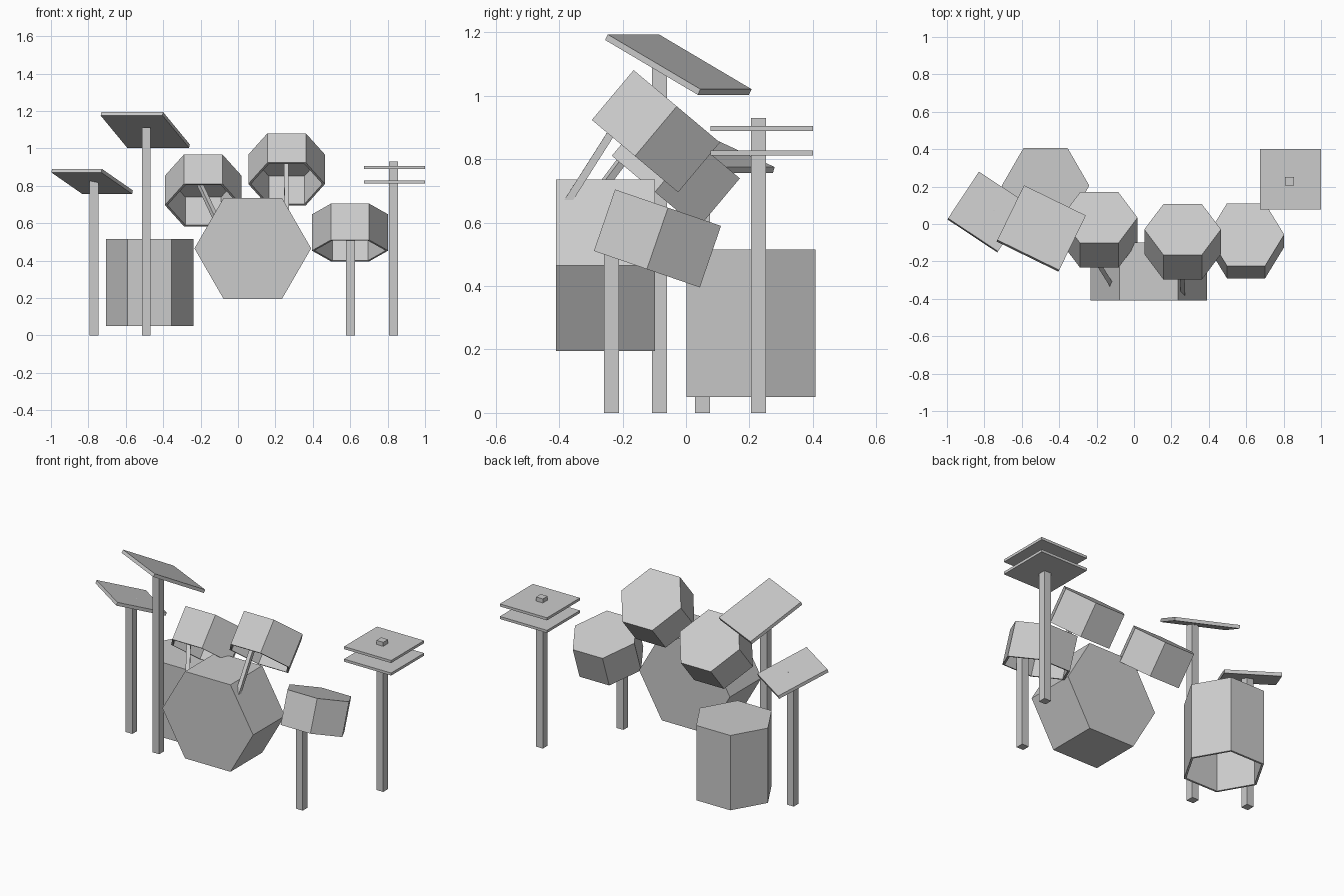
import bpy, bmesh
from math import radians, sin, cos, pi
from mathutils import Vector

if "Cube" in bpy.data.objects:
    bpy.data.objects.remove(bpy.data.objects["Cube"])


def finish(bm, name, loc, rot=(0, 0, 0)):
    bmesh.ops.recalc_face_normals(bm, faces=bm.faces[:])
    mesh = bpy.data.meshes.new(name)
    bm.to_mesh(mesh)
    bm.free()
    ob = bpy.data.objects.new(name, mesh)
    bpy.context.collection.objects.link(ob)
    ob.location = loc
    ob.rotation_euler = [radians(a) for a in rot]
    return ob


def box(name, size, loc, rot=(0, 0, 0)):
    bm = bmesh.new()
    bmesh.ops.create_cube(bm, size=1)
    bmesh.ops.scale(bm, vec=size, verts=bm.verts)
    return finish(bm, name, loc, rot)


def drum(name, radius, height, loc, tilt=0, open_bottom=True):
    """Six-sided drum with corners on the x axis, optionally hollow from below."""
    bm = bmesh.new()
    rings = [[bm.verts.new((radius * cos(i * pi / 3), radius * sin(i * pi / 3), z))
              for i in range(6)] for z in (-height / 2, height / 2)]
    for i in range(6):
        j = (i + 1) % 6
        bm.faces.new((rings[0][i], rings[0][j], rings[1][j], rings[1][i]))
    bm.faces.new(rings[1])
    if not open_bottom:
        bm.faces.new(rings[0][::-1])
    ob = finish(bm, name, loc, (-tilt, 0, 0))
    if open_bottom:
        # outward direction follows the top skin
        top = max(ob.data.polygons, key=lambda p: p.center.z)
        if top.normal.z < 0:
            ob.data.flip_normals()
        mod = ob.modifiers.new("shell", 'SOLIDIFY')
        mod.thickness = 0.012
        mod.offset = -1
        mod.use_even_offset = True
    return ob


def post(name, x, y, top):
    return box(name, (0.047, 0.047, top), (x, y, top / 2))


def rod(name, a, b, width=0.024):
    a, b = Vector(a), Vector(b)
    ob = box(name, (width, width, (b - a).length), (a + b) / 2)
    ob.rotation_euler = (b - a).to_track_quat('Z', 'Y').to_euler()
    return ob


# Drums
drum("bass_drum", 0.312, 0.312, (0.079, -0.254, 0.465), tilt=-90, open_bottom=False)
drum("floor_tom", 0.234, 0.465, (-0.473, 0.205, 0.282))
drum("snare_drum", 0.204, 0.205, (0.599, -0.09, 0.55), tilt=19)
drum("left_tom", 0.205, 0.205, (-0.186, -0.032, 0.775), tilt=40)
drum("right_tom", 0.205, 0.205, (0.26, -0.095, 0.888), tilt=40)

# Tom holders rising out of the bass drum
rod("left_tom_holder", (-0.115, -0.334, 0.618), (-0.235, -0.142, 0.874))
rod("right_tom_holder", (0.26, -0.38, 0.655), (0.258, -0.18, 0.97))

# Stands
post("snare_stand", 0.602, -0.235, 0.57)
post("tall_cymbal_stand", -0.491, -0.083, 1.112)
post("low_cymbal_stand", -0.77, 0.052, 0.825)
post("hi_hat_stand", 0.831, 0.229, 0.93)

# Cymbals
box("tall_cymbal", (0.368, 0.368, 0.02), (-0.496, -0.024, 1.098), (-28, 0, -26))
box("low_cymbal", (0.32, 0.32, 0.02), (-0.78, 0.064, 0.823), (-21, 0, -33.5))
for label, z in (("lower", 0.819), ("upper", 0.897)):
    box(label + "_hi_hat_cymbal", (0.324, 0.324, 0.016), (0.837, 0.239, z))
